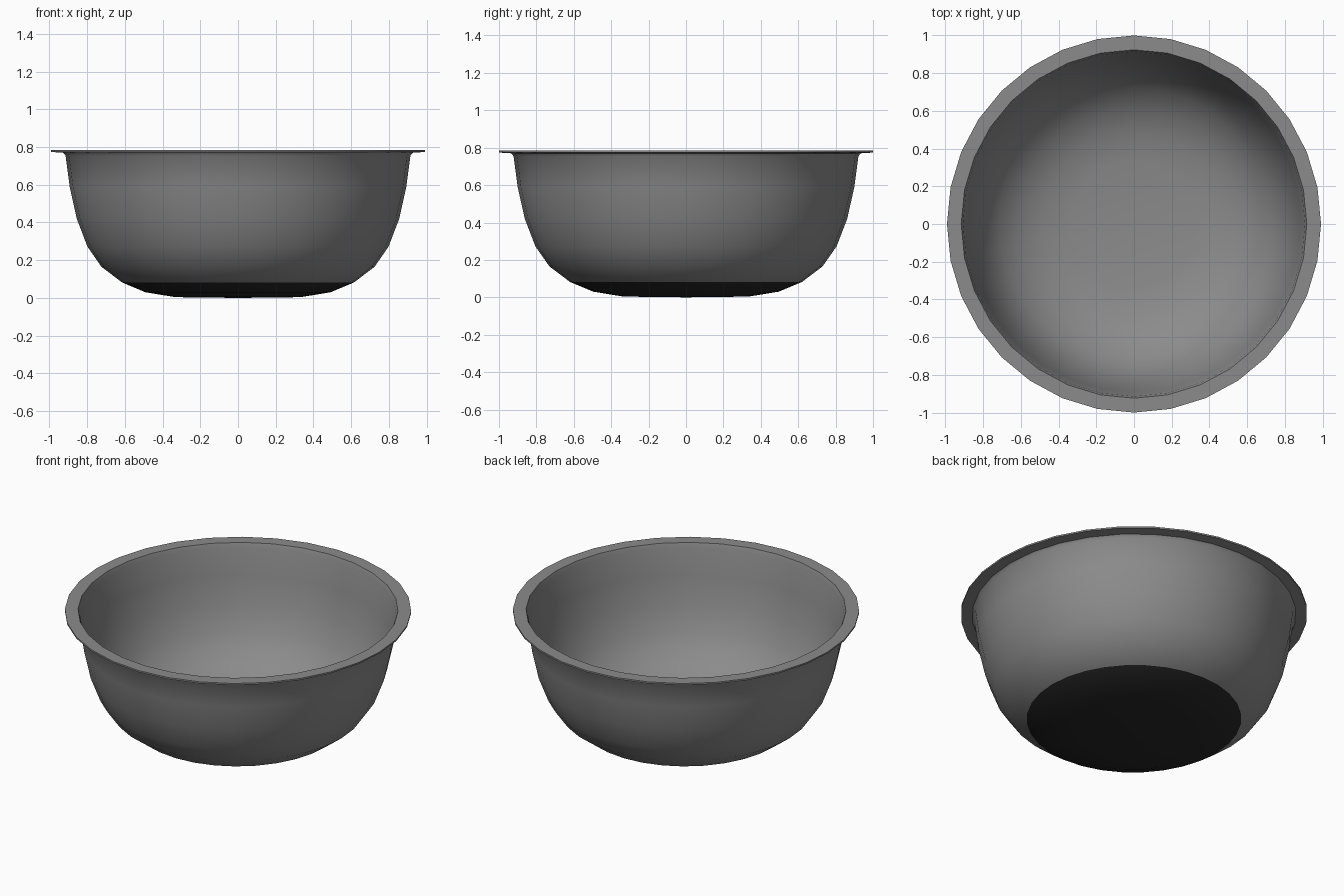
import bpy, bmesh, math

if "Cube" in bpy.data.objects:
    bpy.data.objects.remove(bpy.data.objects["Cube"])

SIDES = 32
XS = 0.992  # the bowl is very slightly narrower in x


def material(name, value):
    m = bpy.data.materials.new(name)
    m.diffuse_color = (value, value, value, 1)
    m.use_nodes = True
    m.node_tree.nodes["Principled BSDF"].inputs["Base Color"].default_value = m.diffuse_color
    return m


grey = material("grey_metal", 0.26)
black = material("black_rubber", 0.02)


def lathe(name, profile, mat_rule):
    """Revolve (radius, z) points about z; mat_rule(segment index) gives the slot."""
    bm = bmesh.new()
    rings = []
    for r, z in profile:
        if r == 0:
            rings.append([bm.verts.new((0, 0, z))] * SIDES)
        else:
            rings.append([bm.verts.new((XS * r * math.cos(math.tau * i / SIDES),
                                        r * math.sin(math.tau * i / SIDES), z))
                          for i in range(SIDES)])
    for s, (a, b) in enumerate(zip(rings, rings[1:])):
        for i in range(SIDES):
            j = (i + 1) % SIDES
            quad = list(dict.fromkeys((a[i], a[j], b[j], b[i])))
            bm.faces.new(quad).material_index = mat_rule(s)
    me = bpy.data.meshes.new(name)
    bm.to_mesh(me)
    bm.free()
    ob = bpy.data.objects.new(name, me)
    bpy.context.collection.objects.link(ob)
    me.materials.append(grey)
    me.materials.append(black)
    bpy.ops.object.select_all(action='DESELECT')
    ob.select_set(True)
    bpy.context.view_layer.objects.active = ob
    bpy.ops.object.shade_smooth_by_angle(angle=math.radians(35))
    return ob


# outer wall from the bottom centre up to the rim; first three bands are the black base
outer = [(0, 0), (0.335, 0.004), (0.495, 0.03), (0.62, 0.082), (0.73, 0.165),
         (0.805, 0.272), (0.862, 0.42), (0.9, 0.59), (0.922, 0.755)]
# flat outward lip
lip = [(0.935, 0.77), (1.0, 0.774), (1.0, 0.784), (0.924, 0.784)]
# inner wall back down to the bowl floor
inner = [(0.914, 0.755), (0.892, 0.592), (0.854, 0.424), (0.798, 0.278),
         (0.724, 0.173), (0.616, 0.091), (0.493, 0.039), (0.334, 0.013), (0, 0.009)]

lathe("mixing_bowl", outer + lip + inner, lambda s: 1 if s < 3 else 0)
